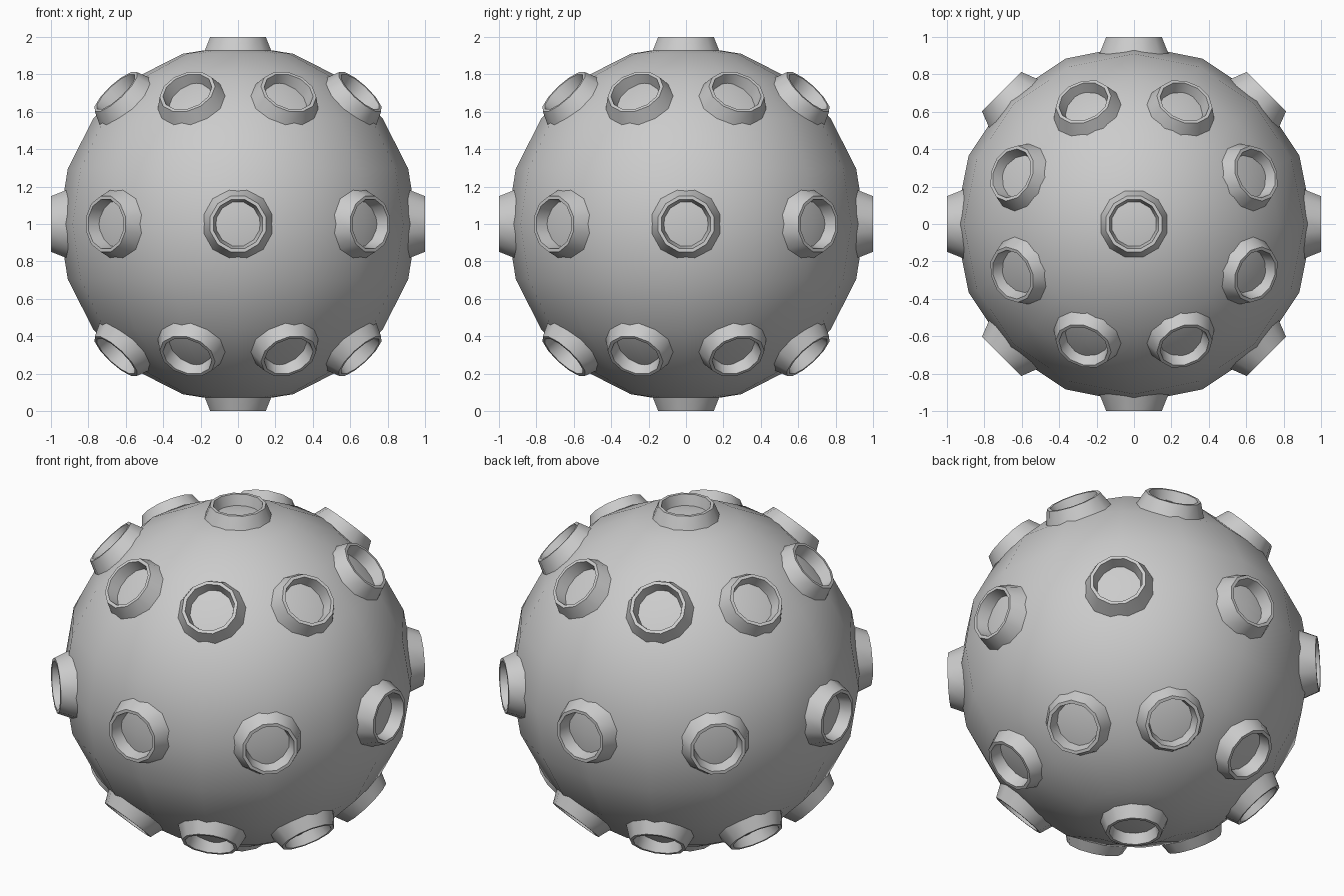
import bpy, bmesh, math
from mathutils import Matrix

if "Cube" in bpy.data.objects:
    bpy.data.objects.remove(bpy.data.objects["Cube"])

CENTRE = Matrix.Translation((0, 0, 1))
SIDES = 12
# stud cross-section: (radius, distance from ball centre), outside base to inside base
PROFILE = [(0.197, 0.895), (0.154, 1.0), (0.136, 1.0), (0.112, 0.895)]


def finish(bm, name):
    bmesh.ops.recalc_face_normals(bm, faces=bm.faces)
    mesh = bpy.data.meshes.new(name)
    bm.to_mesh(mesh)
    bm.free()
    obj = bpy.data.objects.new(name, mesh)
    bpy.context.collection.objects.link(obj)
    bpy.ops.object.select_all(action='DESELECT')
    obj.select_set(True)
    bpy.context.view_layer.objects.active = obj
    bpy.ops.object.shade_smooth_by_angle(angle=math.radians(35))
    return obj


def add_stud(name, tilt, turn):
    """Tapered ring pointing outwards: tilt from the pole, turn about z."""
    bm = bmesh.new()
    rings = []
    for r, d in PROFILE:
        ring = []
        for i in range(SIDES):
            a = math.tau * (i + 0.5) / SIDES
            ring.append(bm.verts.new((r * math.cos(a), r * math.sin(a), d)))
        rings.append(ring)
    for k in range(len(rings)):
        a, b = rings[k], rings[(k + 1) % len(rings)]
        for i in range(SIDES):
            j = (i + 1) % SIDES
            bm.faces.new((a[i], a[j], b[j], b[i]))
    turn_m = Matrix.Rotation(math.radians(turn), 4, 'Z')
    tilt_m = Matrix.Rotation(math.radians(tilt), 4, 'Y')
    bm.transform(CENTRE @ turn_m @ tilt_m)
    finish(bm, name)


# ball
bm = bmesh.new()
bmesh.ops.create_uvsphere(bm, u_segments=16, v_segments=10, radius=0.957, matrix=CENTRE)
finish(bm, "ball")

# studs at the poles
add_stud("top_stud", 0, 0)
add_stud("bottom_stud", 180, 0)

# three rows of eight studs, the outer rows staggered
for row, tilt, offset in (("upper", 45, 22.5), ("middle", 90, 0), ("lower", 135, 22.5)):
    for n in range(8):
        add_stud(f"{row}_stud_{n + 1}", tilt, offset + 45 * n)
